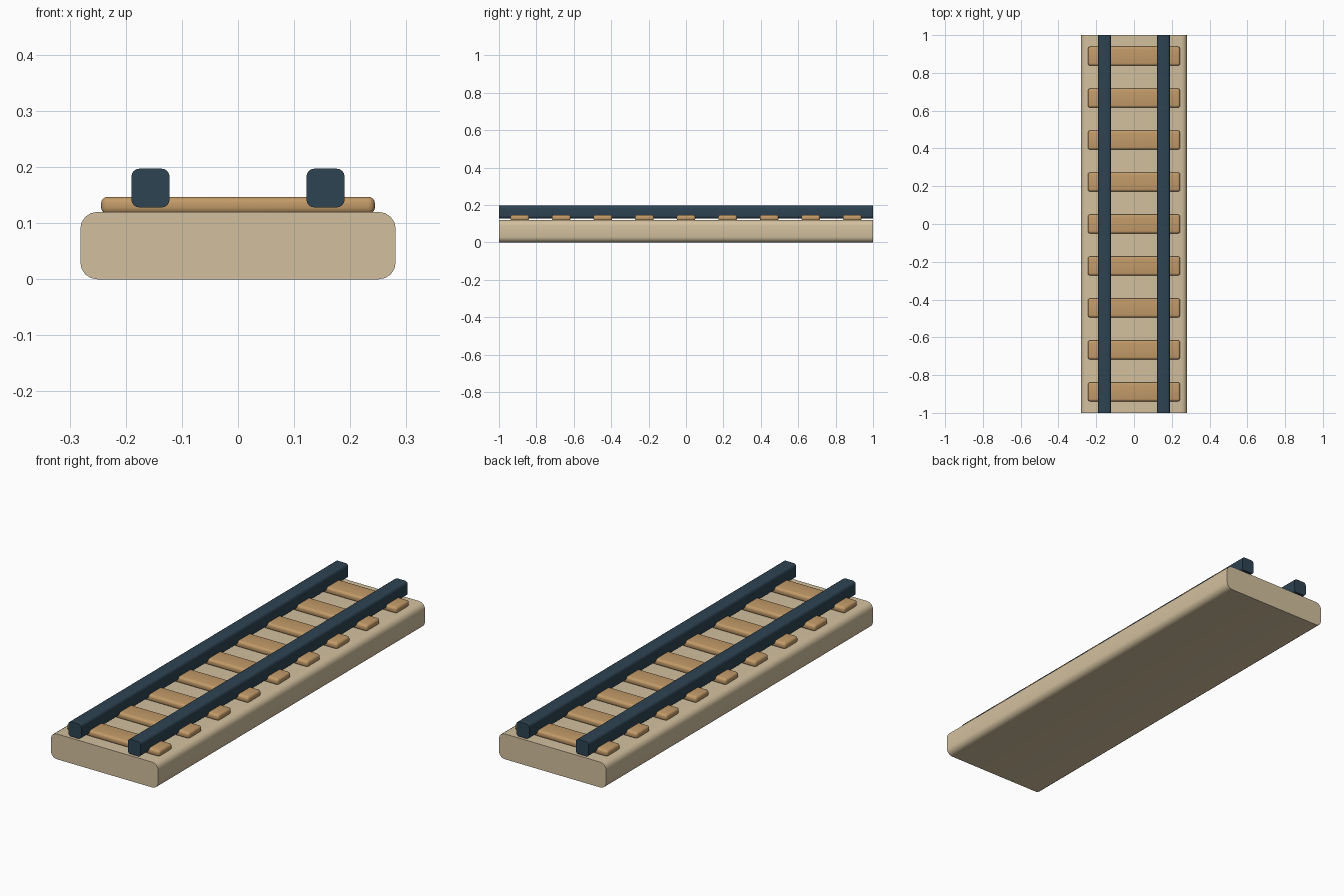
import bpy

cube = bpy.data.objects.get("Cube")
if cube:
    bpy.data.objects.remove(cube, do_unlink=True)


def material(name, rgb):
    mat = bpy.data.materials.new(name)
    mat.use_nodes = True
    mat.diffuse_color = (*rgb, 1)
    bsdf = mat.node_tree.nodes["Principled BSDF"]
    bsdf.inputs["Base Color"].default_value = (*rgb, 1)
    bsdf.inputs["Roughness"].default_value = 0.8
    return mat


def rounded_box(name, size, centre, radius, mat, open_ended):
    """Box with rounded edges; open_ended rounds only the edges along y."""
    bpy.ops.mesh.primitive_cube_add(size=1, location=centre)
    obj = bpy.context.object
    obj.name = name
    obj.dimensions = size
    bpy.ops.object.transform_apply(location=False, rotation=False, scale=True)
    mesh = obj.data
    bevel = obj.modifiers.new("rounding", 'BEVEL')
    bevel.width = radius
    bevel.segments = 4
    if open_ended:
        bevel.limit_method = 'WEIGHT'
        weights = mesh.attributes.new("bevel_weight_edge", 'FLOAT', 'EDGE')
        for edge in mesh.edges:
            a, b = (mesh.vertices[i].co for i in edge.vertices)
            weights.data[edge.index].value = float(abs(a.y - b.y) > 0.1)
    bpy.ops.object.modifier_apply(modifier=bevel.name)
    mesh.materials.append(mat)
    bpy.ops.object.shade_smooth_by_angle()
    return obj


sand = material("sand ballast", (0.65, 0.53, 0.345))
wood = material("tan wood", (0.54, 0.325, 0.14))
steel = material("dark blue steel", (0.027, 0.056, 0.084))

# Ballast bed with rounded long edges and square-cut ends
rounded_box("ballast_bed", (0.562, 2, 0.12), (0, 0, 0.06), 0.03, sand, True)

# Evenly spaced wooden sleepers
COUNT, SPACING = 9, 0.2222
for i in range(COUNT):
    y = (i - (COUNT - 1) / 2) * SPACING
    rounded_box(f"sleeper_{i + 1}", (0.488, 0.1, 0.031), (0, y, 0.1315),
                0.012, wood, False)

# Two rails running the full length
for side, x in (("left", 0.156), ("right", -0.156)):
    rounded_box(f"{side}_rail", (0.068, 2, 0.069), (x, 0, 0.1625),
                0.014, steel, True)
